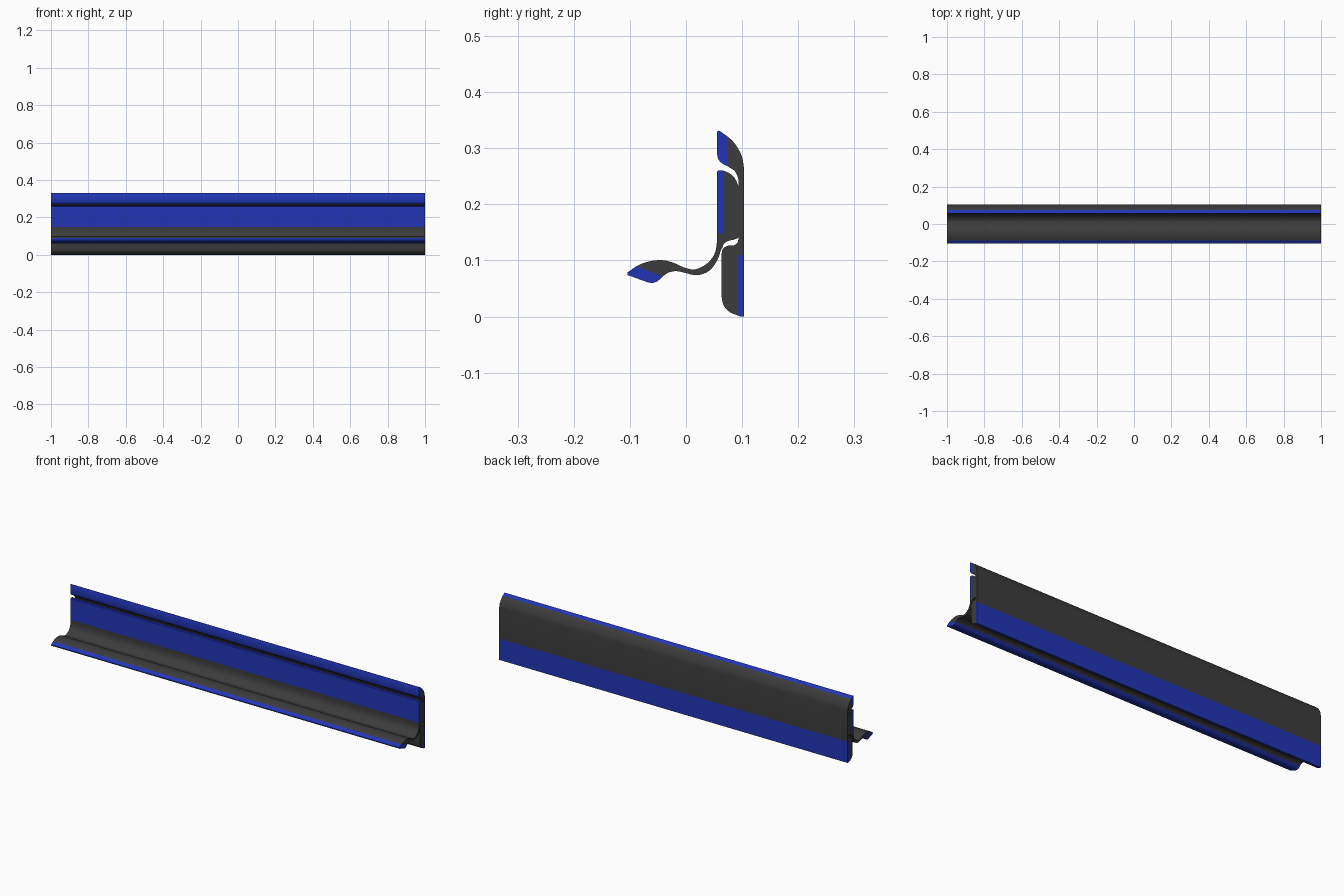
import bpy, bmesh, math
from mathutils import Vector

if "Cube" in bpy.data.objects:
    bpy.data.objects.remove(bpy.data.objects["Cube"])


def material(name, rgb):
    m = bpy.data.materials.new(name)
    m.diffuse_color = (*rgb, 1)
    m.use_nodes = True
    m.node_tree.nodes["Principled BSDF"].inputs["Base Color"].default_value = m.diffuse_color
    return m


DARK = material("dark_plastic", (0.045, 0.045, 0.045))
BLUE = material("blue_plastic", (0.016, 0.036, 0.47))


def smooth_run(pts, n=5):
    """Catmull-Rom curve through a run of (y, z) points; two points stay straight."""
    p = [Vector(q) / 1000 for q in pts]
    if len(p) == 2:
        return p
    ext = [2 * p[0] - p[1]] + p + [2 * p[-1] - p[-2]]
    out = []
    for a, b, c, d in zip(ext, ext[1:], ext[2:], ext[3:]):
        for i in range(n):
            t = i / n
            out.append(0.5 * (2 * b + (c - a) * t + (2 * a - 5 * b + 4 * c - d) * t * t
                              + (3 * b - a - 3 * c + d) * t ** 3))
    return out + [p[-1]]


def extrude_profile(name, runs, mat):
    """Join the runs into a closed outline and extrude it along x."""
    outline = []
    for run in runs:
        for v in smooth_run(run):
            if not outline or (v - outline[-1]).length > 1e-5:
                outline.append(v)
    if (outline[0] - outline[-1]).length < 1e-5:
        outline.pop()
    bm = bmesh.new()
    face = bm.faces.new([bm.verts.new((-1, v.x, v.y)) for v in outline])
    res = bmesh.ops.extrude_face_region(bm, geom=[face], use_keep_orig=True)
    moved = [g for g in res["geom"] if isinstance(g, bmesh.types.BMVert)]
    bmesh.ops.translate(bm, verts=moved, vec=(2, 0, 0))
    bmesh.ops.recalc_face_normals(bm, faces=bm.faces)
    bmesh.ops.triangulate(bm, faces=[f for f in bm.faces if len(f.verts) > 4])
    me = bpy.data.meshes.new(name)
    bm.to_mesh(me)
    bm.free()
    me.materials.append(mat)
    ob = bpy.data.objects.new(name, me)
    bpy.context.collection.objects.link(ob)
    bpy.context.view_layer.objects.active = ob
    ob.select_set(True)
    bpy.ops.object.shade_smooth_by_angle(angle=math.radians(35))
    ob.select_set(False)


# Curves shared by the dark body and its coloured insets (thousandths, y/z)
arm_top = [(-88, 90), (-74, 96), (-56, 100), (-38, 100), (-20, 95), (-2, 87), (15, 84),
           (31, 90), (44, 101), (52, 115), (55, 132), (55, 148)]
arm_under = [(63, 121), (56, 101), (44, 84), (30, 76), (15, 74), (-2, 78), (-18, 81),
             (-32, 78), (-42, 71)]

# Dark body: hook, back wall, lower foot, arm and front lip
extrude_profile("main_body", [
    [(74, 321), (84, 312), (93, 299), (100, 284), (103, 267)],
    [(103, 267), (103, 110)],
    [(103, 110), (92, 110)],
    [(92, 110), (92, 2)],
    [(92, 2), (78, 8), (67, 20), (63, 38)],
    [(63, 38), (63, 110)],
    [(63, 110), (66, 121), (74, 126), (85, 127), (92, 132), (94, 145)],
    [(94, 145), (92, 140), (85, 137), (76, 135), (68, 130), (64, 121)],
    arm_under,
    [(-42, 71), (-88, 90)],
    arm_top,
    [(55, 148), (67, 148)],
    [(67, 148), (67, 260)],
    [(67, 260), (78, 255), (88, 245), (94, 230)],
    [(94, 230), (93, 246), (87, 259), (74, 268)],
    [(74, 268), (74, 321)],
], DARK)

# Blue hook tip
extrude_profile("hook_tip", [
    [(74, 321), (60, 331)],
    [(60, 331), (57, 331), (55, 328)],
    [(55, 328), (55, 294)],
    [(55, 294), (57, 282), (63, 274), (74, 268)],
], BLUE)

# Blue front lip facing
extrude_profile("front_lip_facing", [
    [(55, 148), (67, 148)], [(67, 260), (57, 260)], [(57, 260), (55, 258)],
], BLUE)

# Blue strip on the lower back
extrude_profile("lower_back_strip", [
    [(103, 0), (103, 110)], [(92, 110), (92, 2)], [(92, 2), (97, 0), (103, 0)],
], BLUE)

# Blue tip of the arm
extrude_profile("arm_tip", [
    [(-42, 71), (-88, 90)],
    [(-88, 90), (-104, 79)],
    [(-104, 79), (-104, 74)],
    [(-104, 74), (-68, 61)],
    [(-68, 61), (-60, 60), (-51, 63), (-42, 71)],
], BLUE)
